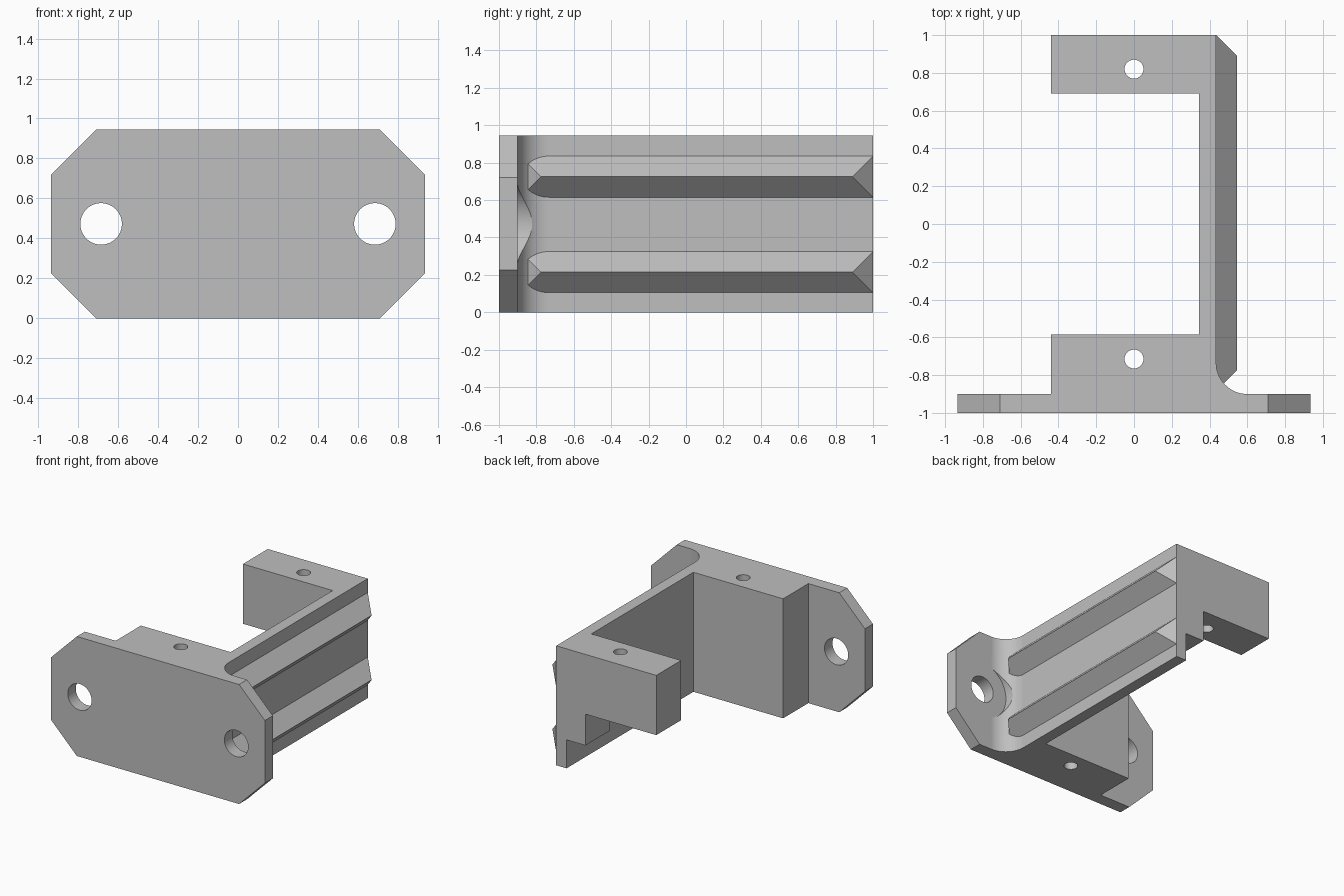
import bpy, bmesh, math
from mathutils import Vector

if "Cube" in bpy.data.objects:
    bpy.data.objects.remove(bpy.data.objects["Cube"], do_unlink=True)

H = 0.945            # overall height
MID = H / 2

grey = bpy.data.materials.new("plain grey")
grey.use_nodes = True
grey.diffuse_color = (0.52, 0.52, 0.52, 1)
grey.node_tree.nodes["Principled BSDF"].inputs["Base Color"].default_value = grey.diffuse_color


def make_object(name, bm):
    bmesh.ops.recalc_face_normals(bm, faces=bm.faces)
    mesh = bpy.data.meshes.new(name)
    bm.to_mesh(mesh)
    bm.free()
    mesh.materials.append(grey)
    obj = bpy.data.objects.new(name, mesh)
    bpy.context.collection.objects.link(obj)
    return obj


def prism(name, points, axis, start, end):
    """Extrude a profile along z (x, y points) or y (x, z points)."""
    bm = bmesh.new()
    along_z = axis == "z"
    verts = [bm.verts.new((a, b, start) if along_z else (a, start, b)) for a, b in points]
    face = bm.faces.new(verts)
    ext = bmesh.ops.extrude_face_region(bm, geom=[face])["geom"]
    shift = Vector((0, 0, end - start)) if along_z else Vector((0, end - start, 0))
    bmesh.ops.translate(bm, vec=shift, verts=[g for g in ext if isinstance(g, bmesh.types.BMVert)])
    return make_object(name, bm)


def circle(cx, cy, r, n=48):
    return [(cx + r * math.cos(math.tau * i / n), cy + r * math.sin(math.tau * i / n))
            for i in range(n)]


def carve(target, cutter, operation="DIFFERENCE"):
    """Apply a boolean and discard the cutter."""
    mod = target.modifiers.new("carve", "BOOLEAN")
    mod.operation = operation
    mod.solver = "EXACT"
    mod.object = cutter
    bpy.context.view_layer.update()
    graph = bpy.context.evaluated_depsgraph_get()
    mesh = bpy.data.meshes.new_from_object(target.evaluated_get(graph))
    target.modifiers.clear()
    target.data = mesh
    bpy.data.objects.remove(cutter, do_unlink=True)


# C-shaped body with a rounded inside corner between wall and mounting plate
R = 0.165
fillet = [(0.6 - R * math.sin(a), -0.735 - R * math.cos(a))
          for a in (math.pi / 2 * i / 16 for i in range(17))]
outline = [(-0.935, -1), (0.935, -1), (0.935, -0.9)] + fillet + [
    (0.435, 1), (-0.44, 1), (-0.44, 0.69), (0.345, 0.69),
    (0.345, -0.585), (-0.44, -0.585), (-0.44, -0.9), (-0.935, -0.9)]
bracket = prism("bracket_body", outline, "z", 0, H)

# Chamfered corners of the mounting plate
chamfer = [(0.61, -0.1), (1.01, 0.3), (1.01, H - 0.3), (0.61, H + 0.1)]
chamfer += [(-x, z) for x, z in reversed(chamfer)]
carve(bracket, prism("chamfer_cutter", chamfer, "y", -1.2, 1.2), "INTERSECT")

# Stepped underside of the rear flange
step = [(-1, -0.1), (0.345, -0.1), (0.345, 0.225), (0.18, 0.225), (0.18, MID), (-1, MID)]
carve(bracket, prism("step_cutter", step, "y", 0.6, 1.2))

# Bolt holes in the plate, and the screw-head clearance in the fillet
for x in (-0.685, 0.685):
    carve(bracket, prism("bolt_cutter", circle(x, MID, 0.104), "y", -1.2, -0.7))
carve(bracket, prism("clearance_cutter", circle(0.685, MID, 0.225, 64), "y", -0.9, -0.6))

# Vertical pin holes through the front block and rear flange
for y in (-0.715, 0.82):
    carve(bracket, prism("pin_cutter", circle(0, y, 0.05, 32), "z", -0.2, H + 0.2))

# Smooth the curved faces, keeping flats flat and edges sharp
bpy.ops.object.select_all(action="DESELECT")
bracket.select_set(True)
bpy.context.view_layer.objects.active = bracket
bpy.ops.object.shade_smooth_by_angle(angle=math.radians(25))
weighted = bracket.modifiers.new("weighted_normals", "WEIGHTED_NORMAL")
weighted.keep_sharp = True


# Hipped ribs along the outside of the wall, set slightly into it
def rib(name, z):
    bm = bmesh.new()
    w = 0.11
    for x, y0, y1, half in ((0.435, -0.885, 1, w), (0.41, -0.86, 0.97, w - 0.03)):
        for y in (y0, y1):
            for s in (-1, 1):
                bm.verts.new((x, y, z + s * half))
    for y in (-0.885 + w, 1 - w):
        bm.verts.new((0.435 + w, y, z))
    bmesh.ops.convex_hull(bm, input=bm.verts)
    bmesh.ops.dissolve_limit(bm, angle_limit=0.01, verts=bm.verts, edges=bm.edges)
    return make_object(name, bm)


rib("lower_rib", 0.215)
rib("upper_rib", 0.725)
